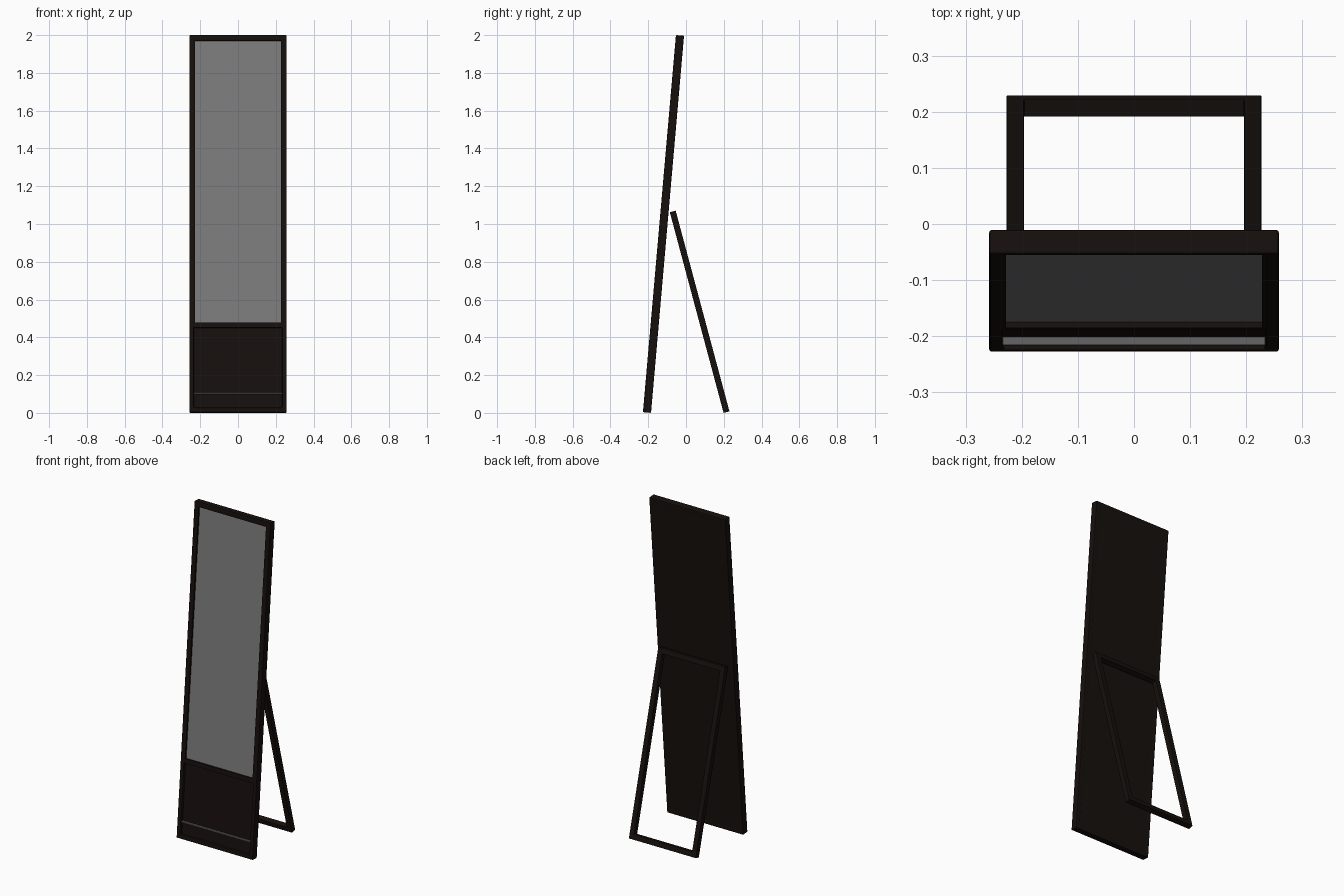
import bpy, bmesh
from math import radians
from mathutils import Matrix

if "Cube" in bpy.data.objects:
    bpy.data.objects.remove(bpy.data.objects["Cube"])


def material(name, r, g, b):
    m = bpy.data.materials.new(name)
    m.diffuse_color = (r, g, b, 1)
    m.use_nodes = True
    m.node_tree.nodes["Principled BSDF"].inputs["Base Color"].default_value = m.diffuse_color
    return m


DARK = material("dark_wood", 0.008, 0.005, 0.004)
GLASS = material("mirror_glass", 0.2, 0.2, 0.2)
METAL = material("metal", 0.12, 0.12, 0.12)

# Local frames: x across, y towards the back, z up along the part
T, L, W = 0.043, 2.004, 0.258
PANEL = Matrix.Translation((0, -0.228, 0.0038)) @ Matrix.Rotation(radians(-5), 4, 'X')
STAND = Matrix.Translation((0, 0.199, 0)) @ Matrix.Rotation(radians(15), 4, 'X')


def finish(name, bm, frame, mat, bevel):
    bmesh.ops.recalc_face_normals(bm, faces=bm.faces)
    me = bpy.data.meshes.new(name)
    bm.to_mesh(me)
    bm.free()
    me.materials.append(mat)
    ob = bpy.data.objects.new(name, me)
    bpy.context.collection.objects.link(ob)
    ob.matrix_world = frame
    if bevel:
        mod = ob.modifiers.new("bevel", 'BEVEL')
        mod.width, mod.segments = bevel, 2
    return ob


def box(name, w, y0, y1, z0, z1, frame, mat=DARK, bevel=0.0):
    bm = bmesh.new()
    m = Matrix.Translation((0, (y0 + y1) / 2, (z0 + z1) / 2)) @ Matrix.Diagonal((2 * w, y1 - y0, z1 - z0, 1))
    bmesh.ops.create_cube(bm, size=1, matrix=m)
    return finish(name, bm, frame, mat, bevel)


def ring(name, outer, inner, y0, y1, frame, bevel):
    """Rectangular frame; outer and inner are (half width, bottom, top)."""
    bm = bmesh.new()
    loops = []
    for (w, z0, z1), y in ((outer, y0), (outer, y1), (inner, y1), (inner, y0)):
        loops.append([bm.verts.new(p) for p in ((-w, y, z0), (w, y, z0), (w, y, z1), (-w, y, z1))])
    for k in range(4):
        a, b = loops[k], loops[(k + 1) % 4]
        for i in range(4):
            j = (i + 1) % 4
            bm.faces.new((a[i], a[j], b[j], b[i]))
    return finish(name, bm, frame, DARK, bevel)


# Leaning mirror panel
ring("outer_frame", (W, 0, L), (0.234, 0.024, L - 0.024), 0, T, PANEL, 0.004)
ring("mirror_bezel", (0.236, 0.45, L - 0.022), (0.228, 0.477, L - 0.03), 0.001, 0.03, PANEL, 0.0)
box("back_board", 0.238, 0.03, T - 0.001, 0.02, L - 0.02, PANEL)
box("mirror", 0.23, 0.012, 0.03, 0.475, L - 0.028, PANEL, GLASS)
box("lower_panel", 0.236, 0.018, 0.031, 0.02, 0.455, PANEL)

# Metal rail across the lower panel
box("rail", 0.234, 0.003, 0.02, 0.096, 0.104, PANEL, METAL, 0.002)

# Back stand
ring("back_stand", (0.227, 0, 1.10), (0.196, 0.031, 1.069), 0, 0.032, STAND, 0.002)
